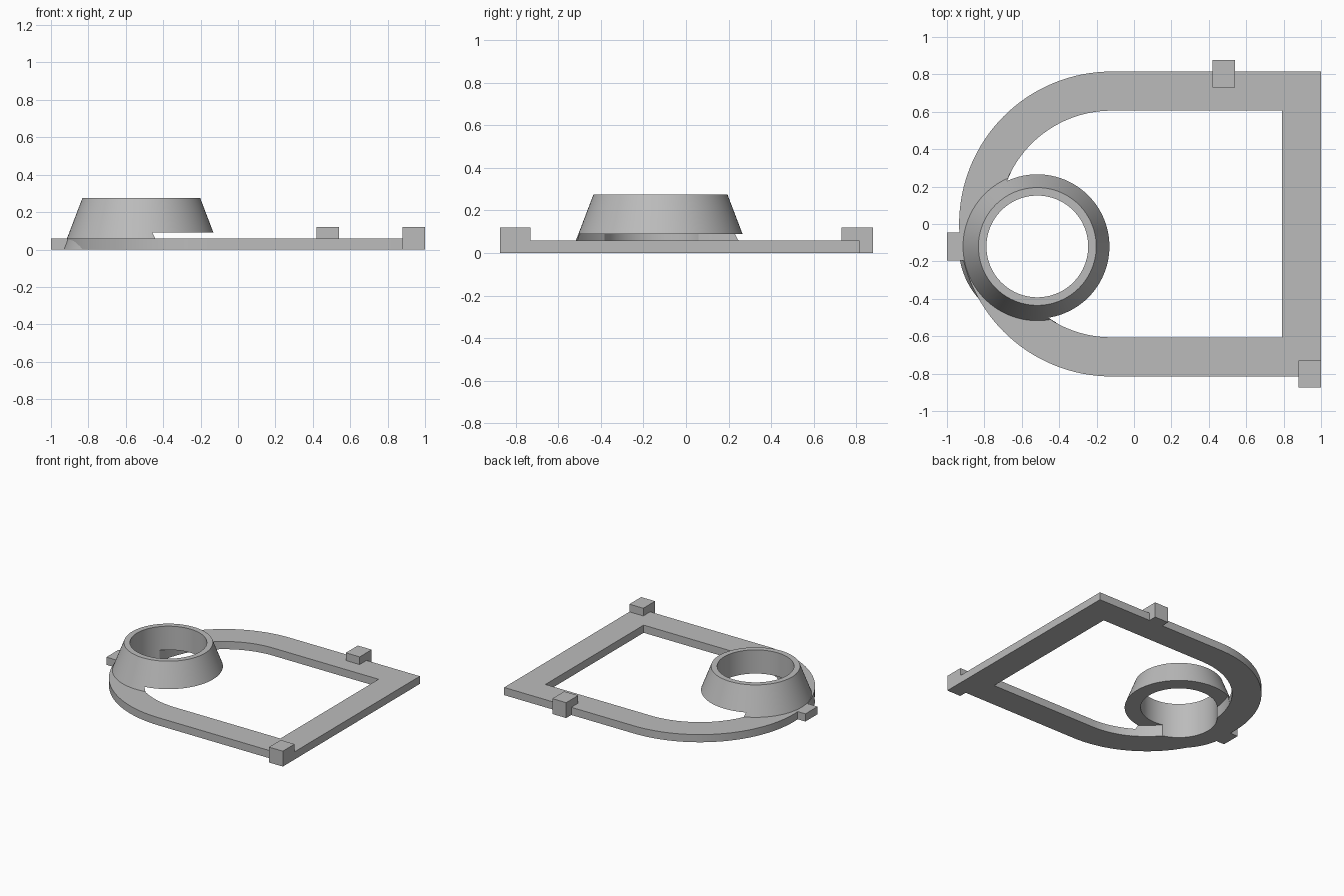
import bpy
import bmesh
from math import sin, cos, pi, radians

cube = bpy.data.objects.get("Cube")
if cube:
    bpy.data.objects.remove(cube, do_unlink=True)

grey = bpy.data.materials.new("plain grey")
grey.use_nodes = True
grey.diffuse_color = (0.5, 0.5, 0.5, 1)
grey.node_tree.nodes["Principled BSDF"].inputs["Base Color"].default_value = (0.5, 0.5, 0.5, 1)

ARC_X = -0.12            # centre of the rounded end of the frame
RING = (-0.517, -0.12)   # centre of the tapered ring
FRAME_TOP = 0.06
RING_BASE = 0.09


def make(name, bm):
    bmesh.ops.recalc_face_normals(bm, faces=bm.faces)
    mesh = bpy.data.meshes.new(name)
    bm.to_mesh(mesh)
    bm.free()
    mesh.materials.append(grey)
    obj = bpy.data.objects.new(name, mesh)
    bpy.context.collection.objects.link(obj)
    return obj


def d_outline(radius, right):
    """Outline with a half-round left end and a square right end."""
    n = 64
    pts = [(ARC_X + radius * cos(pi / 2 + pi * i / n), radius * sin(pi / 2 + pi * i / n))
           for i in range(n + 1)]
    return pts + [(right, -radius), (right, radius)]


def prism(name, outline, z0, z1):
    bm = bmesh.new()
    face = bm.faces.new([bm.verts.new((x, y, z0)) for x, y in outline])
    top = bmesh.ops.extrude_face_region(bm, geom=[face])["geom"]
    bmesh.ops.translate(bm, vec=(0, 0, z1 - z0),
                        verts=[v for v in top if isinstance(v, bmesh.types.BMVert)])
    return make(name, bm)


def cone(name, r0, r1, z0, z1):
    bm = bmesh.new()
    bmesh.ops.create_cone(bm, cap_ends=True, segments=96, radius1=r0, radius2=r1, depth=z1 - z0)
    bmesh.ops.translate(bm, vec=(*RING, (z0 + z1) / 2), verts=bm.verts)
    return make(name, bm)


def select(obj):
    bpy.ops.object.select_all(action='DESELECT')
    obj.select_set(True)
    bpy.context.view_layer.objects.active = obj


def cut(obj, cutter):
    select(obj)
    mod = obj.modifiers.new("cut", 'BOOLEAN')
    mod.operation = 'DIFFERENCE'
    mod.solver = 'EXACT'
    mod.object = cutter
    bpy.ops.object.modifier_apply(modifier=mod.name)


# Cutters: frame opening, space under the ring, ring bore
opening = prism("opening_cutter", d_outline(0.606, 0.79), -0.1, 0.2)
clearance = prism("clearance_cutter", d_outline(0.604, 0.79), -0.1, RING_BASE)
bore = cone("bore_cutter", 0.272, 0.272, -0.2, 0.5)

# Flat frame
frame = prism("frame", d_outline(0.815, 1.0), 0, FRAME_TOP)
cut(frame, opening)
cut(frame, bore)

# Tapered ring, resting on the frame and overhanging the opening
ring = cone("tapered_ring", 0.42, 0.315, 0, 0.275)
cut(ring, clearance)
cut(ring, bore)

for cutter in (opening, clearance, bore):
    bpy.data.objects.remove(cutter, do_unlink=True)

for obj in (frame, ring):
    select(obj)
    bpy.ops.object.shade_smooth_by_angle(angle=radians(25))


# Square tabs around the rim
def tab(name, x0, x1, y0, y1, height):
    return prism(name, [(x0, y0), (x1, y0), (x1, y1), (x0, y1)], 0, height)


tab("back_tab", 0.42, 0.54, 0.73, 0.878, 0.12)
tab("corner_tab", 0.88, 1.0, -0.875, -0.73, 0.12)
tab("end_tab", -1.0, -0.86, -0.195, -0.045, FRAME_TOP)
